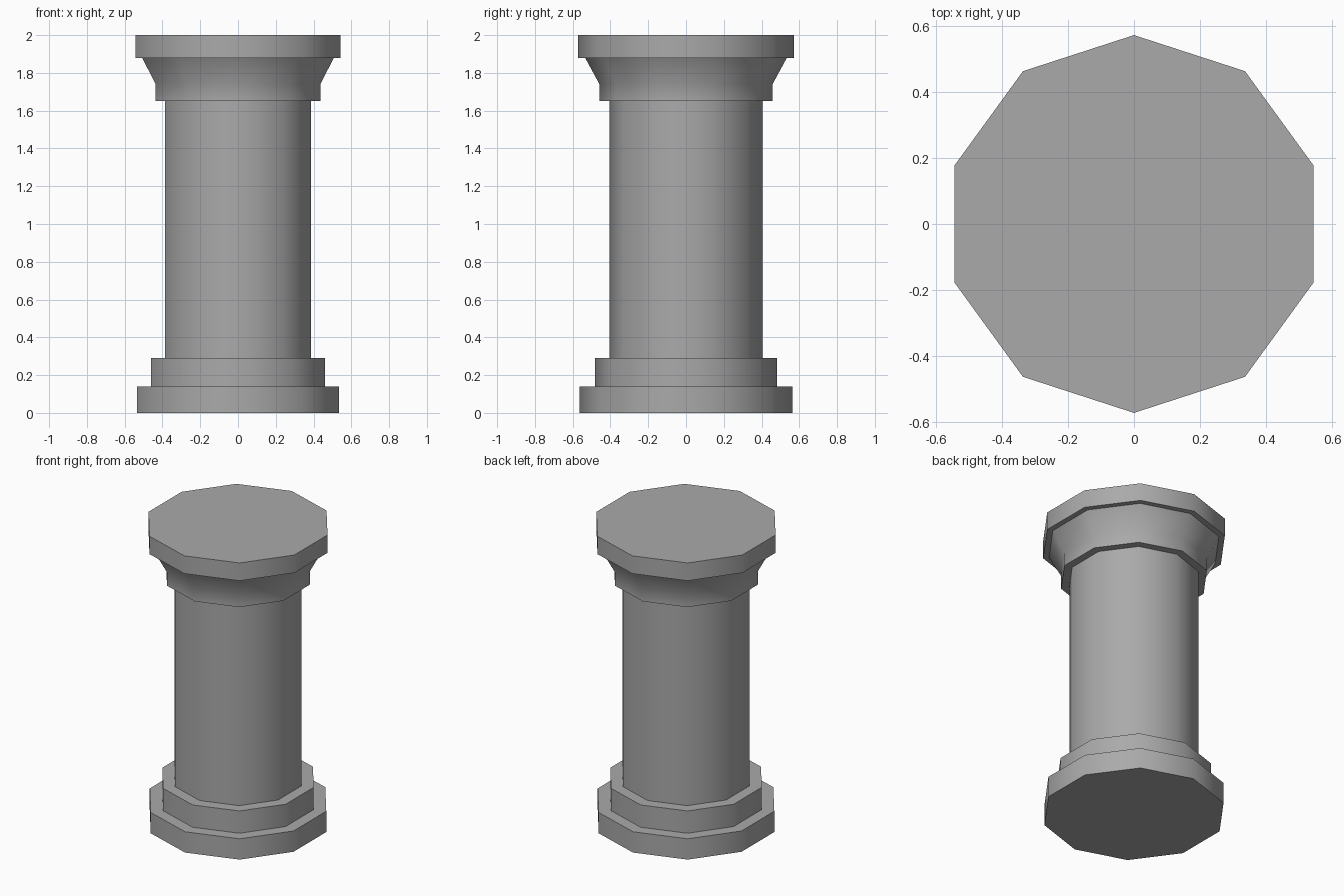
import bpy
import bmesh
from math import cos, sin, pi, radians

SIDES = 10

if "Cube" in bpy.data.objects:
    bpy.data.objects.remove(bpy.data.objects["Cube"], do_unlink=True)

# Stone colour
stone = bpy.data.materials.new("grey_stone")
stone.use_nodes = True
colour = (0.4, 0.4, 0.4, 1.0)
stone.diffuse_color = colour
stone.node_tree.nodes["Principled BSDF"].inputs["Base Color"].default_value = colour


def turned_part(name, profile):
    """Closed ten-sided solid through (radius, height) pairs, bottom to top."""
    bm = bmesh.new()
    rings = []
    for radius, z in profile:
        angles = [pi / 2 + 2 * pi * i / SIDES for i in range(SIDES)]
        rings.append([bm.verts.new((radius * cos(a), radius * sin(a), z)) for a in angles])
    for low, high in zip(rings, rings[1:]):
        for i in range(SIDES):
            j = (i + 1) % SIDES
            bm.faces.new((low[i], low[j], high[j], high[i]))
    bm.faces.new(rings[0][::-1])
    bm.faces.new(rings[-1])
    mesh = bpy.data.meshes.new(name)
    bm.to_mesh(mesh)
    bm.free()
    mesh.materials.append(stone)
    obj = bpy.data.objects.new(name, mesh)
    bpy.context.collection.objects.link(obj)

    # Rounded look around the sides, crisp rims
    bpy.ops.object.select_all(action="DESELECT")
    obj.select_set(True)
    bpy.context.view_layer.objects.active = obj
    bpy.ops.object.shade_smooth_by_angle(angle=radians(40))
    return obj


# Stepped base
turned_part("base_plinth", [(0.563, 0), (0.563, 0.14)])
turned_part("base_step", [(0.483, 0.14), (0.483, 0.29)])

# Shaft
turned_part("column_shaft", [(0.406, 0.29), (0.406, 1.65)])

# Flared capital and top slab
turned_part("flared_capital", [(0.458, 1.65), (0.458, 1.74), (0.534, 1.88)])
turned_part("top_slab", [(0.571, 1.88), (0.571, 2.0)])
